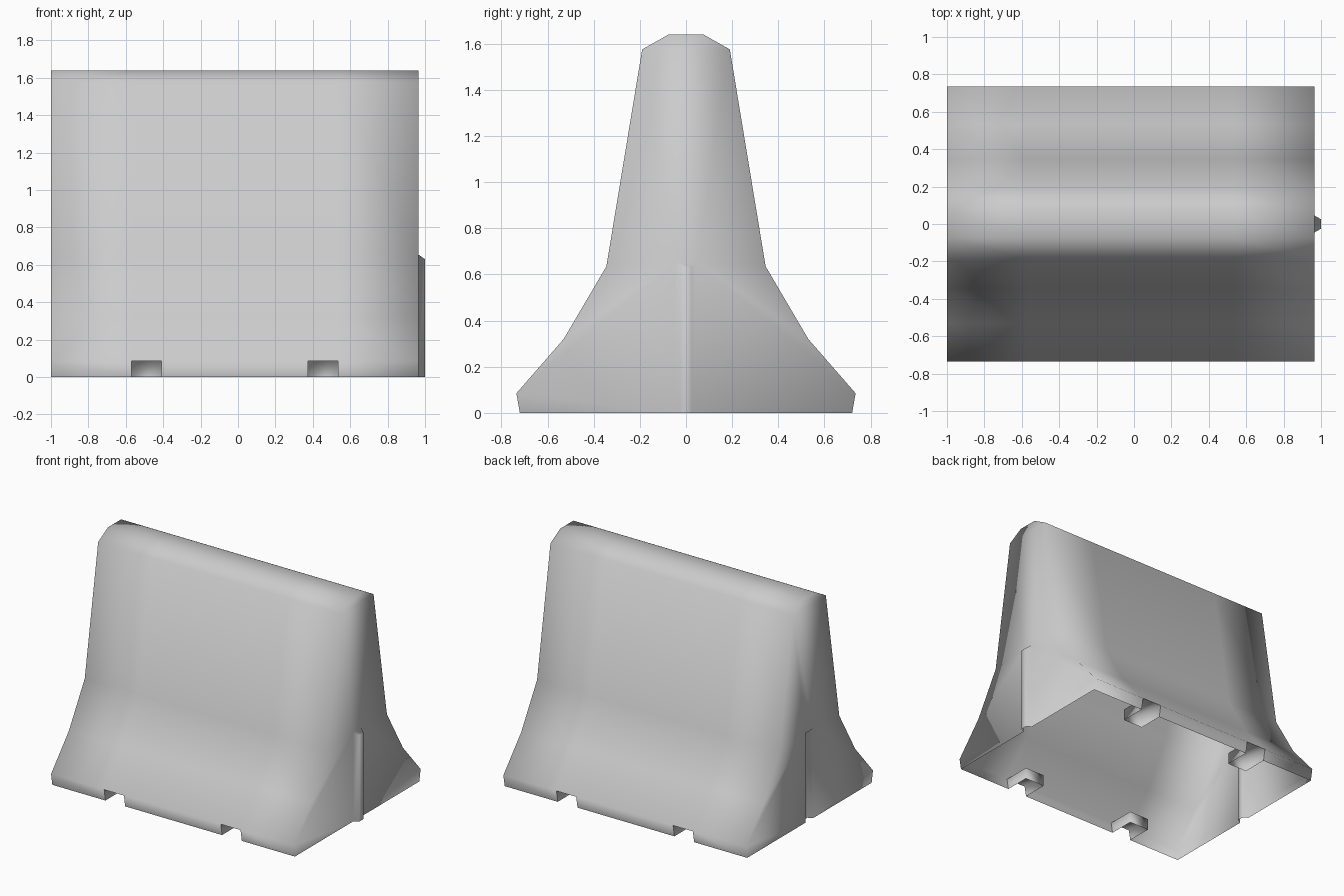
import bpy, bmesh

if "Cube" in bpy.data.objects:
    bpy.data.objects.remove(bpy.data.objects["Cube"])

X0, X1 = -1.0, 0.965                 # body ends
STATIONS = [X0, -0.57, -0.41, 0.375, 0.535, X1]
NOTCH_CELLS = (1, 3)                 # cells between stations that hold a lifting notch
NOTCH_Y, NOTCH_Z = 0.53, 0.085
KEY_W, KEY_TIP, KEY_D = 0.045, 0.025, 0.035   # tongue and groove section
KEY_H, KEY_TIP_H = 0.655, 0.63

half = [(0.72, 0), (0.735, NOTCH_Z), (0.53, 0.32),
        (0.345, 0.635), (0.19, 1.575), (0.075, 1.64)]
profile = half + [(-y, z) for y, z in reversed(half)]


class Builder:
    """Collects smooth faces with shared vertices and makes an object."""

    def __init__(self):
        self.bm = bmesh.new()
        self.cache = {}

    def vert(self, co):
        key = tuple(round(c, 4) for c in co)
        if key not in self.cache:
            self.cache[key] = self.bm.verts.new(key)
        return self.cache[key]

    def face(self, pts):
        self.bm.faces.new([self.vert(p) for p in pts]).smooth = True

    def finish(self, name, inward=False):
        bmesh.ops.recalc_face_normals(self.bm, faces=self.bm.faces[:])
        if inward:
            bmesh.ops.reverse_faces(self.bm, faces=self.bm.faces[:])
        mesh = bpy.data.meshes.new(name)
        self.bm.to_mesh(mesh)
        self.bm.free()
        obj = bpy.data.objects.new(name, mesh)
        bpy.context.collection.objects.link(obj)
        return obj


def end_cap(b, x):
    """End wall around a tapered key: tongue on the right, groove on the left."""
    tip = x + KEY_D
    outer = [(x, s * KEY_W, z) for s, z in ((-1, 0), (-1, KEY_H), (1, KEY_H), (1, 0))]
    inner = [(tip, s * KEY_TIP, z) for s, z in
             ((-1, 0), (-1, KEY_TIP_H), (1, KEY_TIP_H), (1, 0))]
    for i in range(3):
        b.face([outer[i], outer[i + 1], inner[i + 1], inner[i]])
    b.face(inner)
    # wall: side strips below the key top, upper part as level bands
    for s in (-1, 1):
        key_top, key_foot = (x, s * KEY_W, KEY_H), (x, s * KEY_W, 0)
        low = [(x, s * y, z) for y, z in half[:4]]
        b.face([key_foot, low[0], low[1], key_top])
        b.face([key_top, low[1], low[2]])
        b.face([key_top, low[2], low[3]])
    ends = [[(x, s * y, z) for y, z in half[3:]] for s in (1, -1)]
    r, l = ends
    b.face([l[0], outer[1], l[1]])
    b.face([r[0], r[1], outer[2]])
    b.face([outer[1], outer[2], r[1], l[1]])
    b.face([l[1], r[1], r[2], l[2]])


# Hollow barrier shell, open underneath, with gaps for the notches
body = Builder()
for i, (xa, xb) in enumerate(zip(STATIONS, STATIONS[1:])):
    for j, ((ya, za), (yb, zb)) in enumerate(zip(profile, profile[1:])):
        if i in NOTCH_CELLS and j in (0, len(profile) - 2):
            continue
        body.face([(xa, ya, za), (xb, ya, za), (xb, yb, zb), (xa, yb, zb)])
end_cap(body, X0)
end_cap(body, X1)
body.finish("barrier_body")

# Lifting notch pockets on both long sides
for i in NOTCH_CELLS:
    xa, xb = STATIONS[i], STATIONS[i + 1]
    for s, side in ((-1, "front"), (1, "back")):
        pocket = Builder()
        sec = [(s * NOTCH_Y, 0), (s * NOTCH_Y, NOTCH_Z), (s * 0.735, NOTCH_Z), (s * 0.72, 0)]
        for x in (xa, xb):
            pocket.face([(x, y, z) for y, z in sec])
        for (ya, za), (yb, zb) in zip(sec[:2], sec[1:3]):
            pocket.face([(xa, ya, za), (xb, ya, za), (xb, yb, zb), (xa, yb, zb)])
        pocket.finish(f"{side}_notch_{i}", inward=True)
